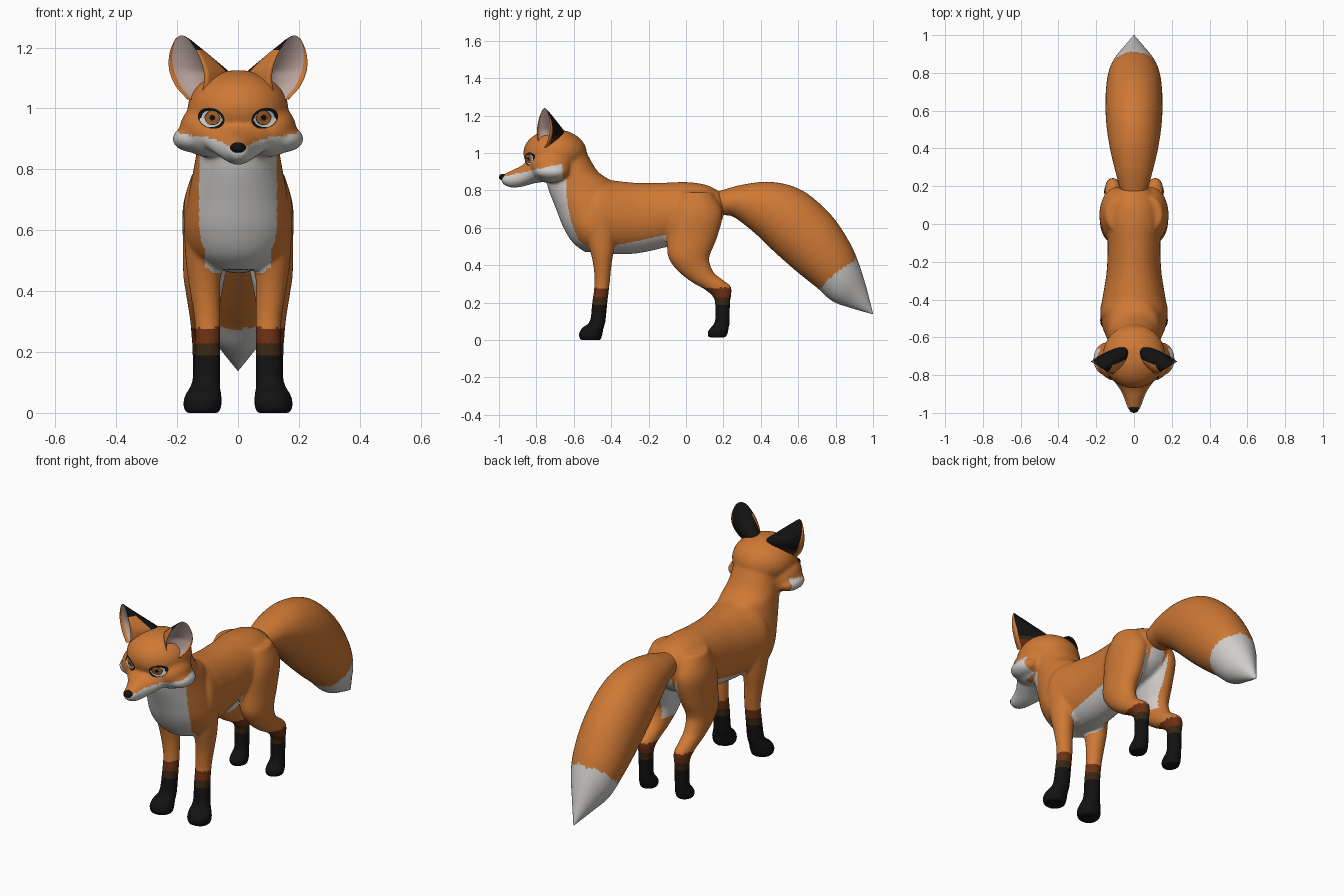
import bpy, bmesh, math
from mathutils import Vector, Matrix
from mathutils.bvhtree import BVHTree

if "Cube" in bpy.data.objects:
    bpy.data.objects.remove(bpy.data.objects["Cube"])

PALETTE = {
    "orange_fur": (0.62, 0.19, 0.035), "white_fur": (0.62, 0.61, 0.59),
    "black_fur": (0.006, 0.006, 0.006), "dark_brown_fur": (0.04, 0.02, 0.006),
    "red_brown_fur": (0.15, 0.03, 0.007), "ear_pink": (0.50, 0.37, 0.34),
    "iris_amber": (0.45, 0.14, 0.03),
}
MATS = []
for name, rgb in PALETTE.items():
    m = bpy.data.materials.new(name)
    m.diffuse_color = (*rgb, 1)
    m.use_nodes = True
    m.node_tree.nodes["Principled BSDF"].inputs["Base Color"].default_value = m.diffuse_color
    MATS.append(m)
ORANGE, WHITE, BLACK, DARK, RED, PINK, AMBER = range(7)


def spline(rows, n):
    """Catmull-Rom interpolation of tuples."""
    out = []
    for i in range(len(rows) - 1):
        q = [rows[max(0, min(len(rows) - 1, i + k))] for k in (-1, 0, 1, 2)]
        for s in range(n):
            t = s / n
            out.append([0.5 * (2 * b + (c - a) * t + (2 * a - 5 * b + 4 * c - d) * t * t
                               + (3 * b - a - 3 * c + d) * t ** 3) for a, b, c, d in zip(*q)])
    return out + [list(rows[-1])]


def skin(bm, rings):
    """Join equal rings of points into a closed tube."""
    vs = [[bm.verts.new(p) for p in r] for r in rings]
    for a, b in zip(vs, vs[1:]):
        for i in range(len(a)):
            j = (i + 1) % len(a)
            bm.faces.new((a[i], a[j], b[j], b[i]))
    bm.faces.new(vs[0])
    bm.faces.new(vs[-1])


def loft(bm, rows, side=1, seg=32, n=6):
    """Rows: centre x, half width, then two opposite side-profile points y, z, y, z."""
    rings = []
    for x, rx, y1, z1, y2, z2 in spline(rows, n):
        ring = []
        for k in range(seg):
            a = math.tau * k / seg
            c, s = math.cos(a), math.sin(a)
            ring.append((side * (x + rx * c), (y1 + y2) / 2 + (y1 - y2) / 2 * s,
                         (z1 + z2) / 2 + (z1 - z2) / 2 * s))
        rings.append(ring)
    skin(bm, rings)


def ball(bm, loc, rad):
    bmesh.ops.create_uvsphere(bm, u_segments=32, v_segments=20, radius=1,
                              matrix=Matrix.Translation(loc) @ Matrix.Diagonal((*rad, 1)))


def make(name, bm):
    bmesh.ops.recalc_face_normals(bm, faces=bm.faces)
    me = bpy.data.meshes.new(name)
    bm.to_mesh(me)
    bm.free()
    ob = bpy.data.objects.new(name, me)
    bpy.context.collection.objects.link(ob)
    return ob


def paint(ob, rule):
    for m in MATS:
        ob.data.materials.append(m)
    for p in ob.data.polygons:
        p.material_index = rule(p.center, p.normal)
        p.use_smooth = True


# Body: torso, neck, head and legs fused into one skin
bm = bmesh.new()
torso = [(0, .14, -.55, .80, -.55, .50), (0, .178, -.48, .865, -.48, .47),
         (0, .165, -.38, .852, -.38, .458), (0, .145, -.25, .84, -.25, .465),
         (0, .14, -.10, .842, -.10, .498), (0, .15, 0, .845, 0, .525),
         (0, .14, .10, .832, .10, .55), (0, .10, .17, .80, .17, .60),
         (0, .06, .20, .77, .20, .66)]
neck = [(0, .12, -.74, 1.0, -.53, 1.0), (0, .132, -.745, .90, -.47, .90),
        (0, .142, -.74, .82, -.38, .83), (0, .165, -.695, .70, -.34, .70),
        (0, .175, -.655, .60, -.32, .60), (0, .15, -.605, .52, -.31, .52),
        (0, .08, -.54, .47, -.36, .47)]
muzzle = [(0, .14, -.70, 1.0, -.70, .85), (0, .125, -.80, .985, -.80, .84),
          (0, .075, -.875, .935, -.875, .82), (0, .05, -.93, .908, -.93, .815),
          (0, .035, -.975, .887, -.97, .828), (0, .02, -.99, .878, -.985, .842)]
for rows in (torso, neck, muzzle):
    loft(bm, rows)
ball(bm, (0, -.70, 1.0), (.166, .17, .126))
front_leg = [(.10, .08, -.57, .66, -.36, .66), (.112, .060, -.52, .50, -.382, .50),
             (.108, .050, -.496, .40, -.398, .40), (.10, .043, -.49, .30, -.408, .30),
             (.10, .043, -.502, .20, -.42, .20), (.105, .047, -.515, .10, -.43, .10),
             (.113, .058, -.556, .065, -.44, .065), (.117, .064, -.574, .03, -.447, .03),
             (.117, .056, -.565, 0, -.455, 0)]
hind_leg = [(.075, .075, -.04, .79, .14, .79), (.09, .091, -.09, .68, .195, .68),
            (.10, .081, -.10, .55, .167, .55), (.11, .070, -.097, .45, .13, .46),
            (.112, .060, -.05, .375, .125, .42), (.112, .050, .03, .31, .15, .36),
            (.112, .045, .10, .27, .20, .32), (.112, .041, .145, .23, .243, .28),
            (.112, .038, .155, .19, .236, .20), (.112, .038, .154, .10, .234, .10),
            (.112, .044, .13, .065, .229, .065), (.112, .048, .113, .04, .224, .04),
            (.112, .042, .12, .014, .215, .014)]
for s in (1, -1):
    loft(bm, front_leg, s)
    loft(bm, hind_leg, s)
    ball(bm, (s * .142, -.715, .90), (.074, .09, .045))
    ball(bm, (s * .10, -.72, .93), (.092, .11, .09))
raw = make("body_cage", bm)
mod = raw.modifiers.new("fuse", 'REMESH')
mod.mode = 'VOXEL'
mod.voxel_size = 0.008
mod = raw.modifiers.new("soften", 'SMOOTH')
mod.factor, mod.iterations = 0.5, 10
dg = bpy.context.evaluated_depsgraph_get()
me = bpy.data.meshes.new_from_object(raw.evaluated_get(dg))
bpy.data.objects.remove(raw)
body = bpy.data.objects.new("body", me)
bpy.context.collection.objects.link(body)


def body_rule(p, n):
    x, y, z = abs(p.x), p.y, p.z
    out = n.x * (1 if p.x > 0 else -1)
    if z < .28:                                           # stockings
        return BLACK if z < .19 else DARK if z < .23 else RED
    if y < -.66 and (.84 if x > .1 else .80) < z < .875 + .22 * (y + .97) \
            and (y < -.745 or x > .13):                   # muzzle and cheeks
        return WHITE
    if y < -.50 and n.y < -.1 and z < .87 and \
            (x / .128) ** 2 + max(0, (.62 - z) / .16) ** 2 < 1:   # bib
        return WHITE
    if -.57 < y < .1 and .44 < z < .6 and x < .11 and n.z < -.35:  # belly
        return WHITE
    if y > -.05 and .38 < z < .67 and x < .075 and (out < -.1 or x < .045):  # inner thighs
        return WHITE
    return ORANGE


paint(body, body_rule)

# Tail with a pale tip
bm = bmesh.new()
loft(bm, [(0, .05, .13, .78, .14, .69), (0, .075, .19, .80, .20, .67),
          (0, .10, .31, .832, .26, .655), (0, .13, .46, .845, .37, .57),
          (0, .148, .62, .80, .48, .465), (0, .15, .77, .675, .60, .36),
          (0, .138, .87, .53, .70, .28), (0, .112, .92, .42, .78, .21),
          (0, .062, .962, .29, .87, .175), (0, .002, 1.0, .142, .998, .138)],
     seg=56, n=10)
paint(make("tail", bm), lambda p, n: WHITE if (p.y - .716) * .16 - (p.z - .28) * .194
      + .0015 * math.sin(60 * p.x) > 0 else ORANGE)

# Nose
bm = bmesh.new()
ball(bm, (0, -.977, .871), (.026, .023, .018))
paint(make("nose", bm), lambda p, n: BLACK)

# Ears: cupped shells, dark behind and pink inside
EAR = [(0, .022), (.2, .053), (.45, .066), (.7, .056), (.9, .033), (.97, .018), (1, .004)]
SEG = 40
for s, label in ((1, "left_ear"), (-1, "right_ear")):
    bm = bmesh.new()
    rings = []
    for t, w in spline(EAR, 6):
        c = Vector((.148, -.768, 1.03)).lerp(Vector((.185, -.755, 1.24)), min(1, t * 1.0))
        c.x += .02 * t * (1 - t)
        d = max(.004, min(.165, .29 * (1 - t)))
        ring = []
        for k in range(SEG):
            a = math.tau * k / SEG
            depth = d * math.sin(a) if k <= SEG // 2 else -.35 * d * math.sin(a)
            q = c + Vector((.85, .52, 0)) * w * math.cos(a) + Vector((-.78, .63, 0)) * depth
            ring.append((s * q.x, q.y, q.z))
        rings.append(ring)
    skin(bm, rings)
    ear = make(label, bm)
    paint(ear, lambda p, n: ORANGE)
    for i, p in enumerate(ear.data.polygons):
        k = (i % SEG + .5) / SEG * 2          # 0..1 back shell, 1..2 inside
        z = p.center.z
        if k > 1:
            p.material_index = PINK if 1.1 < k < 1.9 else ORANGE
        elif k > .06 and (k < .74 or z > 1.19):
            p.material_index = BLACK if z > 1.085 else DARK if z > 1.07 else RED

# Eyes: thin plates laid on the face
tree = BVHTree.FromPolygons([v.co for v in me.vertices], [p.vertices[:] for p in me.polygons])


def eye_rule(p, n):
    u, v = (abs(p.x) - .088) / .044, (p.z - .968) / .034
    r = math.hypot(u, v)
    k = math.hypot(abs(p.x) - .084, p.z - .97)
    if r > (.74 if v > 0 else .86) or k < .009:
        return BLACK
    return AMBER if k < .022 else DARK if k < .025 else WHITE


for s, label in ((1, "left_eye"), (-1, "right_eye")):
    bm = bmesh.new()
    rows = []
    for i in range(15):
        row = []
        for k in range(40):
            a, r = math.tau * k / 40, (i + .05) / 14.05
            x = s * (.088 + .044 * r * math.cos(a))
            z = .968 + .034 * r * math.sin(a) + .006 * r * math.cos(a)
            hit = tree.ray_cast(Vector((x, -1.5, z)), Vector((0, 1, 0)))[0]
            y = hit.y if hit else -.8
            row.append((x, y - .004 * (1.2 - r), z))
        rows.append(row)
    skin(bm, rows[::-1])
    bm.faces.ensure_lookup_table()
    back = max(bm.faces, key=lambda f: f.calc_area())
    bm.faces.remove(back)
    ob = make(label, bm)
    if sum(p.normal.y for p in ob.data.polygons) > 0:
        ob.data.flip_normals()
    paint(ob, eye_rule)
